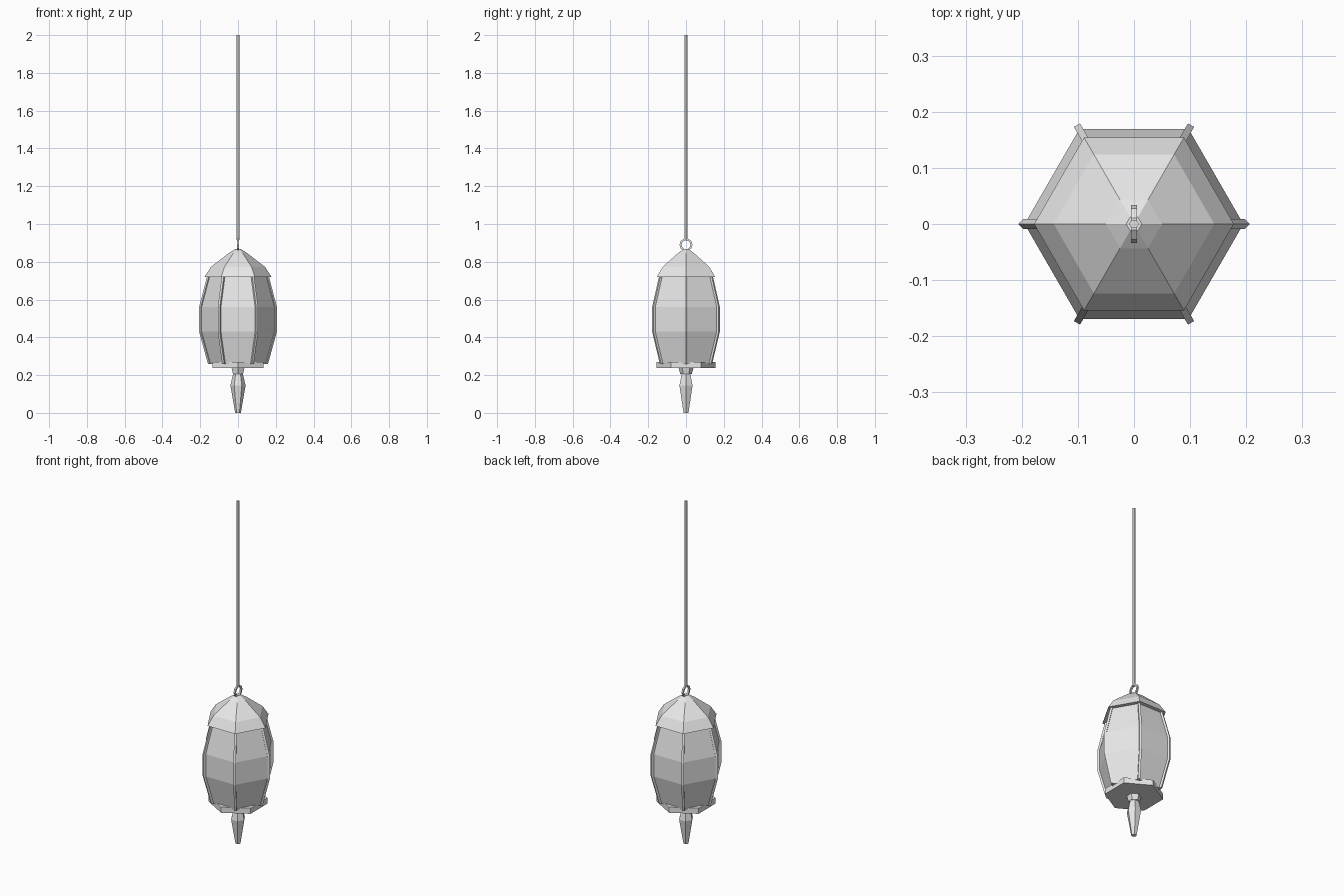
import bpy, bmesh, math
from mathutils import Vector

cube = bpy.data.objects.get("Cube")
if cube:
    bpy.data.objects.remove(cube, do_unlink=True)

grey = bpy.data.materials.new("light_grey")
grey.use_nodes = True
colour = (0.8, 0.8, 0.8, 1)
grey.diffuse_color = colour
grey.node_tree.nodes["Principled BSDF"].inputs["Base Color"].default_value = colour


def skin(name, rings, closed=False):
    """Join matching loops of points with quads; cap the ends unless closed."""
    bm = bmesh.new()
    loops = [[bm.verts.new(p) for p in ring] for ring in rings]
    pairs = list(zip(loops, loops[1:]))
    if closed:
        pairs.append((loops[-1], loops[0]))
    else:
        bm.faces.new(loops[0])
        bm.faces.new(loops[-1])
    n = len(loops[0])
    for a, b in pairs:
        for i in range(n):
            j = (i + 1) % n
            bm.faces.new((a[i], a[j], b[j], b[i]))
    bmesh.ops.recalc_face_normals(bm, faces=bm.faces)
    mesh = bpy.data.meshes.new(name)
    bm.to_mesh(mesh)
    bm.free()
    mesh.materials.append(grey)
    obj = bpy.data.objects.new(name, mesh)
    bpy.context.scene.collection.objects.link(obj)
    return obj


def circle(radius, z, sides=6, turn=0, x=0):
    return [Vector((x + radius * math.cos(turn + math.tau * i / sides),
                    radius * math.sin(turn + math.tau * i / sides), z))
            for i in range(sides)]


def lathe(name, profile, sides=6, turn=0):
    return skin(name, [circle(r, z, sides, turn) for r, z in profile])


POINT_FRONT = math.pi / 6

# Lantern body, roof and base plate
body = [(0.148, 0.26), (0.195, 0.43), (0.195, 0.56), (0.152, 0.725)]
lathe("lantern_panels", body)
lathe("roof", [(0.178, 0.72), (0.143, 0.773), (0.05, 0.845), (0.014, 0.868)])
lathe("base_plate", [(0.157, 0.237), (0.157, 0.27)], turn=POINT_FRONT)

# Hanging finial below the base
lathe("finial_collar", [(0.03, 0.205), (0.04, 0.24)], turn=POINT_FRONT)
lathe("finial_drop", [(0.015, 0), (0.04, 0.145), (0.026, 0.207)])

# Corner struts: square bars following the body, diamond-set on the two sides
for i in range(6):
    turn = 0 if i % 3 == 0 else math.pi / 4
    strut = skin(f"corner_strut_{i + 1}",
                 [circle(0.009, z, 4, turn, r + 0.002) for r, z in body])
    strut.rotation_euler.z = i * math.pi / 3

# Suspension ring, standing in the y-z plane
ring_loops = []
for i in range(10):
    a = math.tau * i / 10
    out = Vector((0, math.cos(a), math.sin(a)))
    centre = Vector((0, 0, 0.89)) + out * 0.029
    ring_loops.append([centre + out * (0.005 * u) + Vector((0.005 * v, 0, 0))
                       for u, v in ((1, 1), (1, -1), (-1, -1), (-1, 1))])
skin("suspension_ring", ring_loops, closed=True)

# Long hanging rod
lathe("hanging_rod", [(0.0085, 0.915), (0.0085, 2.0)])
